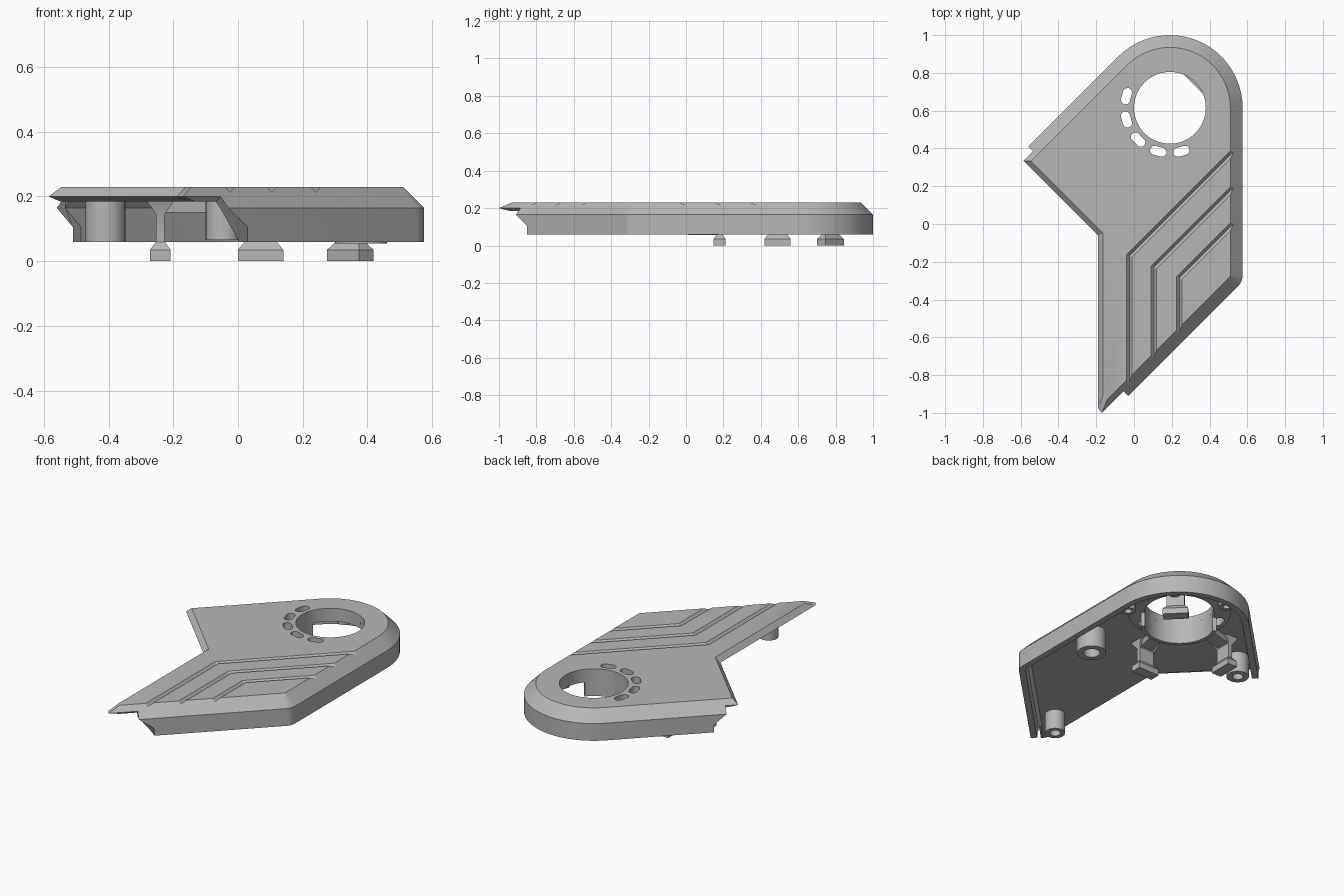
import bpy, bmesh
from math import sin, cos, radians, sqrt, pi

cube = bpy.data.objects.get("Cube")
if cube:
    bpy.data.objects.remove(cube, do_unlink=True)

R2 = sqrt(2)
RING = (0.19, 0.615)      # centre of the round end
CORNER = (0.495, -0.272)  # centre of the small front corner round
OUTER = 0.385

grey = bpy.data.materials.new("plain grey")
grey.use_nodes = True
grey.diffuse_color = (0.47, 0.47, 0.47, 1)
grey.node_tree.nodes["Principled BSDF"].inputs["Base Color"].default_value = (0.47, 0.47, 0.47, 1)


def loft(name, loops, closed=False):
    """Skin equal-length loops; cap the ends unless closed."""
    bm = bmesh.new()
    rows = [[bm.verts.new(p) for p in loop] for loop in loops]
    n = len(rows[0])
    pairs = list(zip(rows, rows[1:]))
    if closed:
        pairs.append((rows[-1], rows[0]))
    else:
        bm.faces.new(rows[0])
        bm.faces.new(rows[-1])
    for a, b in pairs:
        for i in range(n):
            j = (i + 1) % n
            bm.faces.new((a[i], a[j], b[j], b[i]))
    bmesh.ops.recalc_face_normals(bm, faces=bm.faces)
    mesh = bpy.data.meshes.new(name)
    bm.to_mesh(mesh)
    bm.free()
    mesh.materials.append(grey)
    obj = bpy.data.objects.new(name, mesh)
    bpy.context.collection.objects.link(obj)
    return obj


def polar(c, r, deg):
    return c[0] + r * cos(radians(deg)), c[1] + r * sin(radians(deg))


def ring(name, c, r0, r1, z0, z1, a0=0, a1=360, steps=48):
    full = a1 - a0 == 360
    loops = []
    for i in range(steps if full else steps + 1):
        a = a0 + (a1 - a0) * i / steps
        loops.append([(*polar(c, r, a), z) for r, z in ((r0, z0), (r1, z0), (r1, z1), (r0, z1))])
    return loft(name, loops, full)


def rounds(d):
    """Curved part of the walled edge, moved inwards by d."""
    big = [polar(RING, OUTER - d, 135 - 135 * i / 24) for i in range(25)]
    small = [polar(CORNER, 0.08 - d, -45 * i / 6) for i in range(7)]
    return big + small


BACK = RING[1] - RING[0] + R2 * OUTER   # y - x on the rear diagonal
FRONT = -0.88                           # y - x on the front diagonal


def outline(d, o, z):
    """Plate outline: d insets walled edges, o insets open edges."""
    diff, total = BACK - R2 * d, -0.25 + R2 * o
    x = -0.19 + o
    tip = x + FRONT + R2 * d
    pts = [((total - diff) / 2, (total + diff) / 2)] + rounds(d)
    pts += [(x + 0.02, tip + 0.02), (x, tip + 0.045), (x, total - x)]
    return [(px, py, z) for px, py in pts]


def cut(target, cutters):
    bpy.context.view_layer.objects.active = target
    for c in cutters:
        mod = target.modifiers.new("cut", "BOOLEAN")
        mod.operation, mod.solver, mod.object = "DIFFERENCE", "EXACT", c
        bpy.ops.object.modifier_apply(modifier=mod.name)


# Top plate with bevelled edges
top = loft("top_plate", [outline(0.05, 0.035, 0.185), outline(0.035, 0, 0.2),
                         outline(0.065, 0.027, 0.23)])

# Skirt wall: depth inwards, height, x of rear end, x of front end
profile = [(0, 0.06, -0.51, 0.03), (0, 0.105, -0.51, 0.03), (0, 0.165, -0.56, -0.03),
           (0.035, 0.2, -0.56, -0.03), (0.07, 0.2, -0.56, -0.03),
           (0.036, 0.165, -0.56, -0.03), (0.036, 0.105, -0.51, 0.03), (0.036, 0.06, -0.51, 0.03)]
lines = []
for d, z, xs, xe in profile:
    xs, xe = xs + d / R2, xe - d / R2
    path = [(xs, xs + BACK - R2 * d)] + rounds(d) + [(xe, xe + FRONT + R2 * d)]
    lines.append([(x, y, z) for x, y in path])
loft("skirt_wall", list(zip(*lines)))

# Flange under the round opening
flange = ring("opening_flange", RING, 0.192, 0.285, 0.15, 0.19)

# Cutters: opening, curved row of slots, bent grooves
hole = loft("hole_cutter", [[(*polar(RING, 0.19, i * 5.625), z) for i in range(64)] for z in (0.1, 0.3)])
slots = []
for a in range(165, 300, 30):
    pts = []
    for side in (1, -1):
        for i in range(9):
            t = side * pi / 2 - pi / 2 + pi * i / 8
            pts.append((0.023 * cos(t + pi / 2 - pi / 2), 0.021 * side + 0.023 * sin(t)))
    # capsule, long side along the ring
    caps = []
    for side in (1, -1):
        for i in range(9):
            t = pi * i / 8 + (0 if side == 1 else pi)
            u, v = 0.238 + 0.024 * cos(t), side * 0.02 + 0.024 * sin(t)
            c, s = cos(radians(a)), sin(radians(a))
            caps.append((RING[0] + u * c - v * s, RING[1] + u * s + v * c))
    slots.append(loft("slot_cutter", [[(x, y, z) for x, y in caps] for z in (0.1, 0.3)]))
grooves = []
for gx, gy in ((-0.025, -0.17), (0.105, -0.23), (0.24, -0.285)):
    strands = []
    for k, z in ((-0.02, 0.236), (0.02, 0.236), (0, 0.213)):
        x, diff = gx + k, gy - gx - R2 * k
        strands.append([(x, x + FRONT + 0.03, z), (x, x + diff, z), (0.55, 0.55 + diff, z)])
    grooves.append(loft("groove_cutter", list(zip(*strands))))
cut(top, [hole] + slots + grooves)
cut(flange, slots)
for c in [hole] + slots + grooves:
    bpy.data.objects.remove(c, do_unlink=True)

# Half sleeve hanging below the opening
ring("opening_sleeve", RING, 0.19, 0.212, 0.065, 0.2, 155, 320)

# Hollow screw posts
for name, c, r0, r1, z0 in (("side_post", (0.38, 0.09), 0.045, 0.08, 0.055),
                            ("rear_end_post", (-0.41, 0.40), 0.03, 0.062, 0.06),
                            ("front_end_post", (-0.045, -0.73), 0.03, 0.055, 0.065)):
    ring(name, c, r0, r1, z0, 0.195, steps=32)
for a in (-20, 45, 110):
    ring("ring_post", polar(RING, 0.3, a), 0.02, 0.04, 0.1, 0.195, steps=24)


# Snap clips: flared root, thin stem and tapered foot
def clip(name, c, deg):
    ca, sa = cos(radians(deg)), sin(radians(deg))
    loops = []
    for u, v, z in ((0.032, 0.07, 0), (0.032, 0.07, 0.035), (0.013, 0.05, 0.06),
                    (0.013, 0.05, 0.145), (0.045, 0.07, 0.19)):
        loops.append([(c[0] + p * u * ca - q * v * sa, c[1] + p * u * sa + q * v * ca, z)
                      for p, q in ((1, 1), (-1, 1), (-1, -1), (1, -1))])
    loft(name, loops)


clip("rear_clip", (-0.24, 0.49), 0)
clip("front_clip", (0.07, 0.18), 90)
clip("ring_clip", polar(RING, 0.222, 45), 45)

# Arms joining the outer clips to the flange
for a, b in (((-0.24, 0.49), (-0.08, 0.53)), ((0.07, 0.18), (0.11, 0.35))):
    dx, dy = b[0] - a[0], b[1] - a[1]
    n = sqrt(dx * dx + dy * dy) / 0.04
    px, py = -dy / n, dx / n
    loft("clip_arm", [[(p[0] + s * px, p[1] + s * py, z) for s, z in
                       ((1, 0.15), (-1, 0.15), (-1, 0.19), (1, 0.19))] for p in (a, b)])

# Smooth curved sides, crisp edges
bpy.ops.object.select_all(action="DESELECT")
for obj in bpy.context.collection.objects:
    if obj.type == "MESH" and grey.name in obj.data.materials:
        obj.select_set(True)
        bpy.context.view_layer.objects.active = obj
bpy.ops.object.shade_smooth_by_angle(angle=radians(25))
